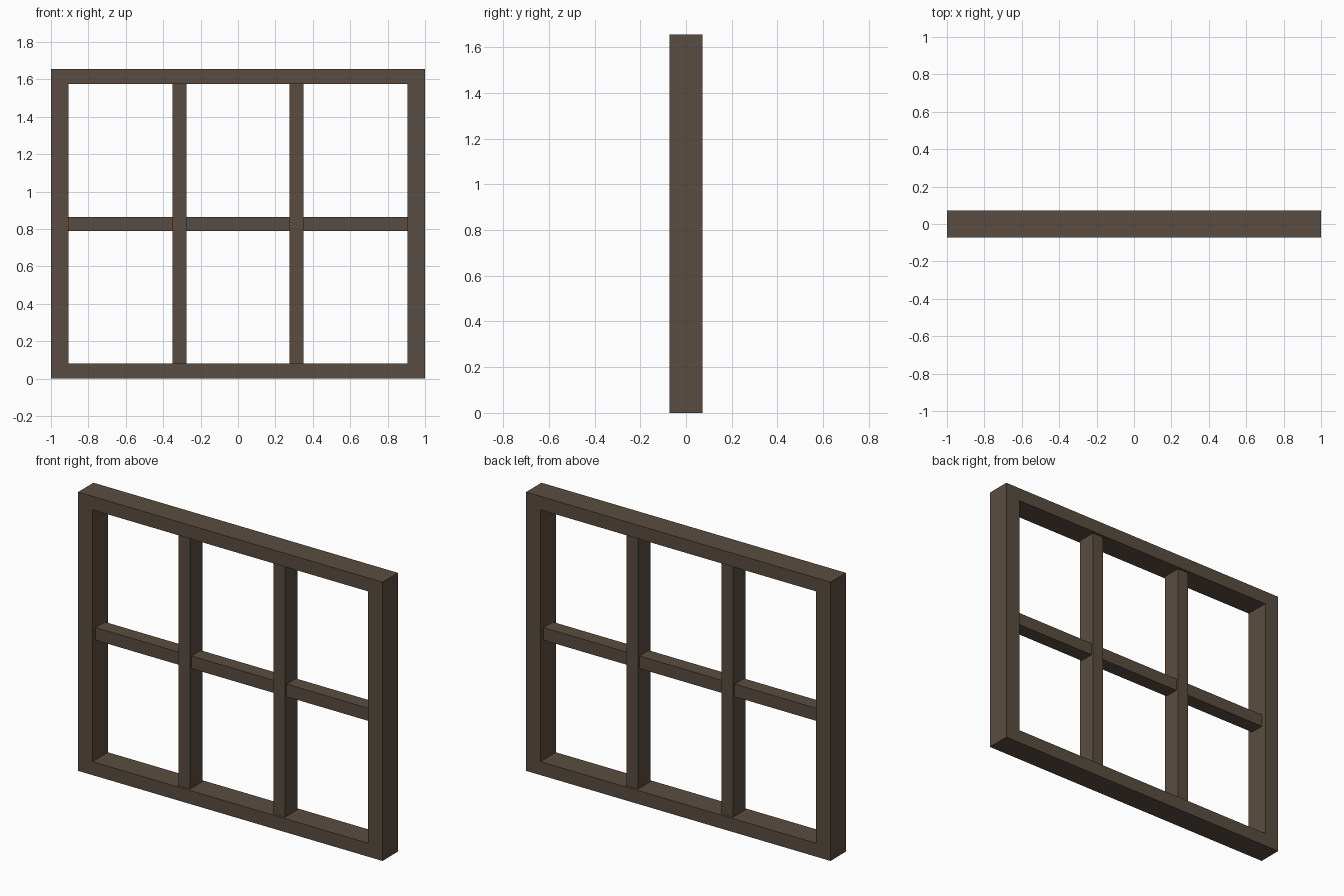
import bpy

if "Cube" in bpy.data.objects:
    bpy.data.objects.remove(bpy.data.objects["Cube"])

wood = bpy.data.materials.new("dark_brown_wood")
wood.diffuse_color = (0.102, 0.073, 0.052, 1.0)
wood.use_nodes = True
wood.node_tree.nodes["Principled BSDF"].inputs["Base Color"].default_value = wood.diffuse_color

H, D = 1.655, 0.0725          # frame height, half depth
STILE, RAIL = 0.095, 0.08     # outer member widths
BAR = 0.0375                  # half width of inner bars
MX = 0.3125                   # mullion centre offset


def box(name, x0, x1, half_y, z0, z1):
    bpy.ops.mesh.primitive_cube_add(size=1, location=((x0 + x1) / 2, 0, (z0 + z1) / 2))
    o = bpy.context.object
    o.name = name
    o.scale = (x1 - x0, 2 * half_y, z1 - z0)
    bpy.ops.object.transform_apply(location=False, rotation=False, scale=True)
    o.data.materials.append(wood)


# Outer frame
inner = 1 - STILE
box("left_stile", -1, -inner, D, 0, H)
box("right_stile", inner, 1, D, 0, H)
box("bottom_rail", -inner, inner, D, 0, RAIL)
box("top_rail", -inner, inner, D, H - RAIL, H)

# Vertical mullions, slightly set back
for side, x in (("left", -MX), ("right", MX)):
    box(side + "_mullion", x - BAR, x + BAR, 0.058, RAIL, H - RAIL)

# Horizontal bars between the uprights, set back further
spans = (("left", -inner, -MX - BAR), ("middle", -MX + BAR, MX - BAR),
         ("right", MX + BAR, inner))
for side, x0, x1 in spans:
    box(side + "_crossbar", x0, x1, 0.0435, H / 2 - BAR, H / 2 + BAR)
